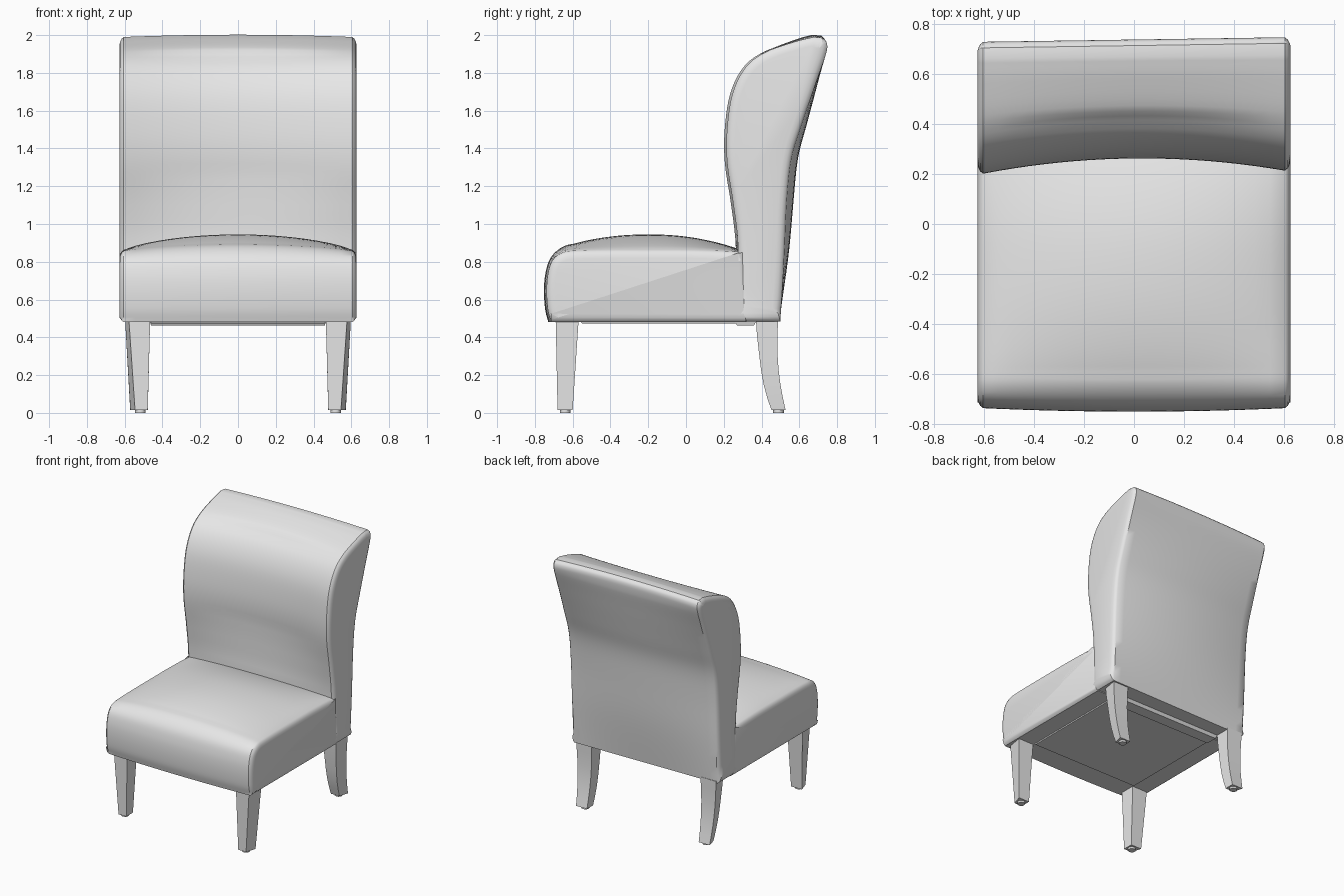
import bpy, bmesh, math
from mathutils import Vector

cube = bpy.data.objects.get("Cube")
if cube:
    bpy.data.objects.remove(cube)

fabric = bpy.data.materials.new("plain grey")
fabric.use_nodes = True
GREY = (0.8, 0.8, 0.8, 1)
fabric.diffuse_color = GREY
fabric.node_tree.nodes["Principled BSDF"].inputs["Base Color"].default_value = GREY


def smooth_line(pts, steps=5):
    """Catmull-Rom curve through 2D points."""
    p = [Vector(q) for q in pts]
    p = [2 * p[0] - p[1]] + p + [2 * p[-1] - p[-2]]
    out = []
    for a, b, c, d in zip(p, p[1:], p[2:], p[3:]):
        for i in range(steps):
            t = i / steps
            out.append(0.5 * (2 * b + (c - a) * t + (2 * a - 5 * b + 4 * c - d) * t * t
                              + (3 * b - a - 3 * c + d) * t ** 3))
    return out + [p[-2]]


def inset(ring, dist):
    """Move a clockwise outline inward along its normals."""
    out = []
    for i, q in enumerate(ring):
        t = (ring[(i + 1) % len(ring)] - ring[i - 1]).normalized()
        out.append(q + Vector((t.y, -t.x)) * dist)
    return out


def loft(name, rings, angle=35):
    """Skin closed 3D rings and cap both ends."""
    bm = bmesh.new()
    rows = [[bm.verts.new(p) for p in ring] for ring in rings]
    n = len(rows[0])
    for a, b in zip(rows, rows[1:]):
        for i in range(n):
            j = (i + 1) % n
            bm.faces.new((a[i], a[j], b[j], b[i]))
    bm.faces.new(rows[0])
    bm.faces.new(rows[-1])
    bmesh.ops.recalc_face_normals(bm, faces=bm.faces)
    mesh = bpy.data.meshes.new(name)
    bm.to_mesh(mesh)
    bm.free()
    mesh.materials.append(fabric)
    obj = bpy.data.objects.new(name, mesh)
    bpy.context.collection.objects.link(obj)
    bpy.ops.object.select_all(action='DESELECT')
    obj.select_set(True)
    bpy.context.view_layer.objects.active = obj
    bpy.ops.object.shade_smooth_by_angle(angle=math.radians(angle))
    return obj


# Stations across the width: (x, inset), with softly puffed side panels
EDGE = [(0.605, 0), (0.617, 0.01), (0.624, 0.025), (0.628, 0.045)]
STATIONS = ([(-x, d) for x, d in reversed(EDGE)]
            + [(0.605 * i / 10, 0) for i in range(-9, 10)] + EDGE)


def cushion(name, outline):
    rings = []
    for x, d in STATIONS:
        bow = max(0, 1 - (x / 0.605) ** 2)
        rings.append([(x, p.x, p.y) for p in inset(outline(x, bow), d)])
    return loft(name, rings)


# Backrest: front and rear side lines, bowed across the width
back_front = smooth_line([(0.27, 0.485), (0.27, 0.87), (0.245, 1.1), (0.212, 1.32), (0.211, 1.5),
                          (0.24, 1.69), (0.31, 1.83), (0.415, 1.91), (0.57, 1.965), (0.67, 1.99)])
back_rear = smooth_line([(0.715, 1.985), (0.737, 1.955), (0.732, 1.9), (0.68, 1.75), (0.605, 1.53),
                         (0.55, 1.35), (0.525, 1.13), (0.51, 0.81), (0.49, 0.485)])


def back_outline(x, bow):
    ring = []
    for p in back_front:
        w = min(1, max(0, (p.y - 0.87) / 0.4)) * min(1, max(0, (1.99 - p.y) / 0.12))
        ring.append(p + Vector((0.055 * bow * w + 0.01 * x, 0.012 * bow * (p.y > 1.9))))
    for p in back_rear:
        w = math.sin(math.pi * min(1, max(0, (p.y - 0.485) / 1.45)))
        ring.append(p + Vector((0.045 * bow * w + 0.015 * x, 0.012 * bow * (p.y > 1.9))))
    return ring


cushion("backrest", back_outline)

# Seat: rounded front, crowned top
seat_line = smooth_line([(-0.715, 0.48), (-0.732, 0.55), (-0.738, 0.65), (-0.73, 0.74), (-0.705, 0.81),
                         (-0.65, 0.85), (-0.57, 0.86), (-0.4, 0.863), (-0.2, 0.863), (0, 0.863),
                         (0.18, 0.858), (0.32, 0.85)]) + [Vector((0.32, 0.48))]


def seat_outline(x, bow):
    ring = []
    for p in seat_line:
        crown = max(0, 1 - ((p.x + 0.2) / 0.53) ** 2) if p.y > 0.7 else 0
        front = -0.014 * bow if p.x < -0.6 else 0
        ring.append(p + Vector((front, 0.082 * crown * bow ** 0.8)))
    return ring


cushion("seat", seat_outline)


# Underside rail between the rear legs
def box_ring(x0, x1, y0, y1, z):
    return [(x0, y0, z), (x1, y0, z), (x1, y1, z), (x0, y1, z)]


loft("underside_rail", [box_ring(-0.46, 0.46, 0.27, 0.36, 0.462), box_ring(-0.47, 0.47, 0.25, 0.38, 0.5)])
loft("underside_panel", [box_ring(-0.46, 0.46, -0.55, 0.27, 0.472), box_ring(-0.47, 0.47, -0.57, 0.27, 0.5)])

# Legs: (z, outer x at rear, outer x at front, inner x, front y, rear y)
FRONT = [(0.015, 0.57, 0.545, 0.478, -0.68, -0.6), (0.5, 0.598, 0.578, 0.465, -0.69, -0.568)]
REAR_LINE = [(0.015, 0.452, 0.527), (0.08, 0.43, 0.513), (0.15, 0.411, 0.5), (0.23, 0.397, 0.49),
             (0.32, 0.386, 0.484), (0.42, 0.375, 0.485), (0.5, 0.37, 0.487)]
REAR = [(z, 0.57 + 0.056 * z, 0.55 + 0.056 * z, 0.478 - 0.026 * z, y0, y1) for z, y0, y1 in REAR_LINE]

for side, s in (("left", 1), ("right", -1)):
    for end, rows in (("front", FRONT), ("rear", REAR)):
        rings = [[(s * xi, y0, z), (s * xf, y0, z), (s * xr, y1, z), (s * xi, y1, z)]
                 for z, xr, xf, xi, y0, y1 in rows]
        loft(f"{end}_{side}_leg", rings, 30)
        # Small glide under each foot
        cy = (rows[0][4] + rows[0][5]) / 2
        disc = [(s * 0.517 + 0.028 * math.cos(a * math.pi / 6), cy + 0.028 * math.sin(a * math.pi / 6))
                for a in range(12)]
        loft(f"{end}_{side}_glide", [[(x, y, z) for x, y in disc] for z in (0, 0.02)])
